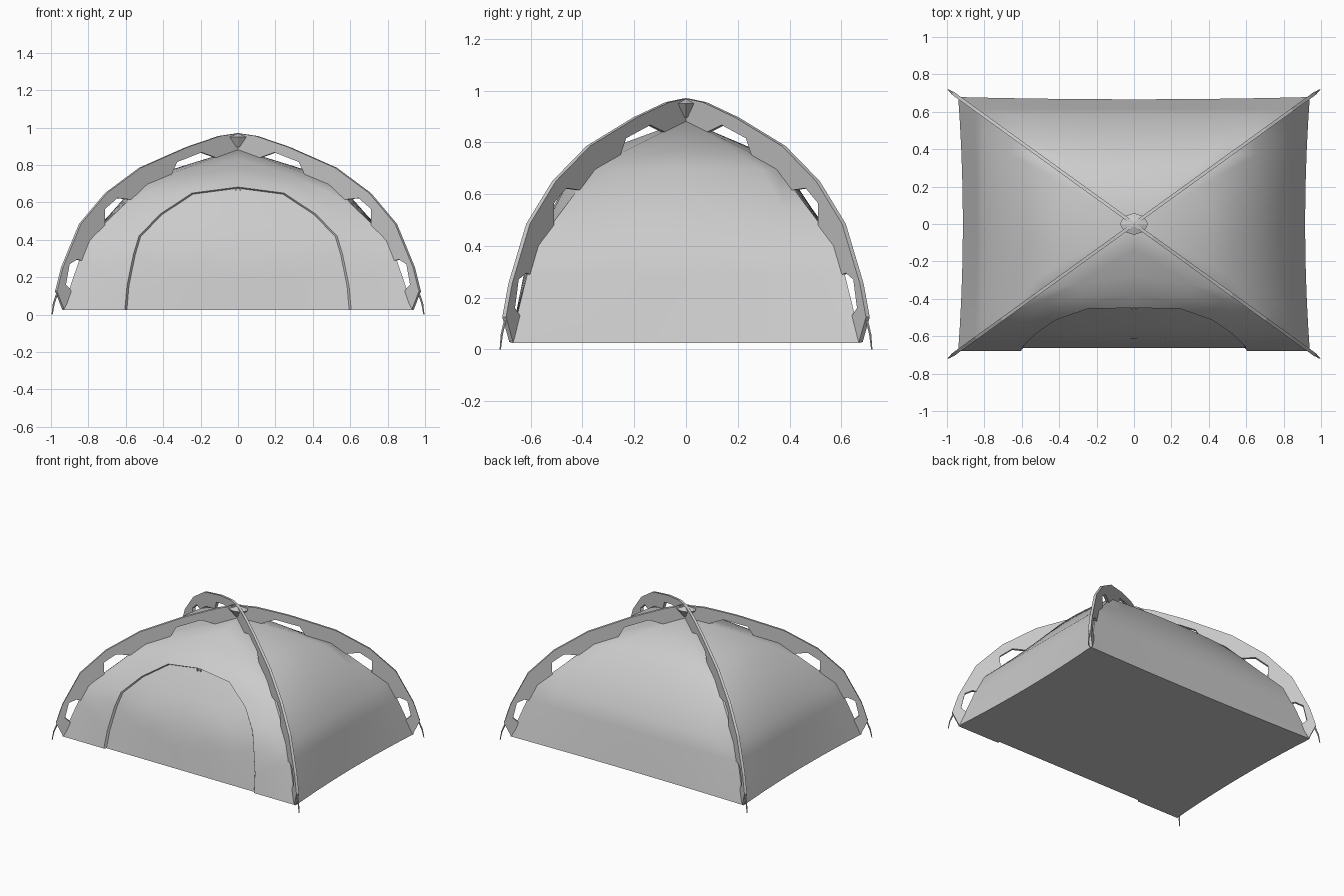
import bpy, bmesh
from math import sin, cos, pi, radians
from mathutils import Vector

if "Cube" in bpy.data.objects:
    bpy.data.objects.remove(bpy.data.objects["Cube"], do_unlink=True)

grey = bpy.data.materials.new("tent_grey")
grey.use_nodes = True
grey.diffuse_color = (0.6, 0.6, 0.6, 1)
grey.node_tree.nodes["Principled BSDF"].inputs["Base Color"].default_value = (0.6, 0.6, 0.6, 1)

RATIO = 0.722   # depth of a corner relative to its width
RECESS = 0.015  # door set-back
COLS = 10

# Seam between neighbouring panels (half width, height), from corner to apex
SEAM = [(.94, .025), (.85, .288), (.805, .4), (.65, .548), (.5, .695), (.33, .765), (0, .886)]
ARCH = [(.605, .025), (.594, .152), (.56, .32), (.53, .42), (.417, .537), (.246, .65), (0, .682)]
FRONT_BULGE = [0, .025, .04, .06, .08, .09, 0]
BACK_BULGE = [-.012, .0, .008, .015, .025, .045, 0]
SIDE_BULGE = [-.025, -.01, .005, .025, .045, .06, 0]


def finish(bm, name, smooth=0):
    bmesh.ops.remove_doubles(bm, verts=bm.verts, dist=0.0005)
    bmesh.ops.recalc_face_normals(bm, faces=bm.faces)
    mesh = bpy.data.meshes.new(name)
    bm.to_mesh(mesh)
    bm.free()
    obj = bpy.data.objects.new(name, mesh)
    bpy.context.collection.objects.link(obj)
    mesh.materials.append(grey)
    if smooth:
        mesh.shade_smooth()
        mesh.set_sharp_from_angle(angle=radians(smooth))
    return obj


def add_grid(bm, rows):
    """Skin a list of rows of points, dropping collapsed corners."""
    for a, b in zip(rows, rows[1:]):
        for i in range(len(a) - 1):
            pts = []
            for p in (a[i], a[i + 1], b[i + 1], b[i]):
                if all((p - q).length > 1e-4 for q in pts):
                    pts.append(p)
            if len(pts) > 2:
                bm.faces.new([bm.verts.new(p) for p in pts])


def front_surface(x, z, back=0):
    """Point on the bulging front panel."""
    for (p, q, e, f) in zip(SEAM, SEAM[1:], FRONT_BULGE, FRONT_BULGE[1:]):
        if z <= q[1] + 1e-6:
            t = (z - p[1]) / (q[1] - p[1])
            w, b = p[0] + (q[0] - p[0]) * t, e + (f - e) * t
            break
    s = min(abs(x) / max(w, 1e-5), 1)
    return Vector((x, -(RATIO * w + b * (1 - s * s)) + back, z))


def mix(a, b, t):
    return (a[0] + (b[0] - a[0]) * t, a[1] + (b[1] - a[1]) * t)


# Canopy: back and side panels
bm = bmesh.new()
steps = [2 * i / COLS - 1 for i in range(COLS + 1)]
back_rows = [[Vector((w * s, RATIO * w + b * (1 - s * s), z)) for s in steps]
             for (w, z), b in zip(SEAM, BACK_BULGE)]
side_rows = [[Vector((w + b * (1 - s * s), RATIO * w * s, z)) for s in steps]
             for (w, z), b in zip(SEAM, SIDE_BULGE)]
left_rows = [[Vector((-p.x, p.y, p.z)) for p in row] for row in side_rows]
for rows in (back_rows, side_rows, left_rows):
    add_grid(bm, rows)

# Canopy: front panel around the arched, recessed door
inset = [(x * .982, .025 + (z - .025) * .99) for x, z in ARCH]
for side in (-1, 1):
    rings = [[front_surface(side * x, z) for x, z in
              (mix(o, a, k / 4) for o, a in zip(SEAM, ARCH))] for k in range(5)]
    rings += [[front_surface(side * x, z, RECESS) for x, z in
               (mix(a, (0, .025), k / 4) for a in inset)] for k in range(5)]
    add_grid(bm, rings)

# Canopy: floor following the lower edge
door_edge = [front_surface(ARCH[0][0], .025), front_surface(inset[0][0], .025, RECESS)]
front_edge = door_edge + [Vector((-p.x, p.y, p.z)) for p in reversed(door_edge)]
loop = front_edge + left_rows[0] + back_rows[0][1:] + side_rows[0][::-1][1:]
bm.faces.new([bm.verts.new(p) for p in loop])
finish(bm, "canopy", 35)

# Pole sleeves: thin diagonal arches with tabs reaching down to the canopy
OUTER = [(0, .97), (.1, .955), (.273, .896), (.524, .785), (.706, .65),
         (.845, .485), (.94, .255), (.973, .125)]
INNER = [(.935, .028), (.9, .1), (.897, .13), (.925, .16), (.905, .27), (.865, .295),
         (.83, .286), (.79, .4), (.715, .475), (.717, .564), (.65, .623), (.575, .615),
         (.49, .685), (.37, .73), (.33, .816), (.2, .867), (.118, .838), (0, .875)]


def diagonal(sx, sy, x, z):
    return Vector((sx * x, sy * RATIO * x, z))


for sx, sx_name in ((1, "left"), (-1, "right")):
    for sy, sy_name in ((-1, "front"), (1, "back")):
        name = sy_name + "_" + sx_name
        across = Vector((-sy * RATIO, sx, 0)).normalized() * 0.009
        bm = bmesh.new()
        face = bm.faces.new([bm.verts.new(diagonal(sx, sy, x, z) - across)
                             for x, z in OUTER + INNER])
        new = bmesh.ops.extrude_face_region(bm, geom=[face])["geom"]
        bmesh.ops.translate(bm, vec=across * 2,
                            verts=[v for v in new if isinstance(v, bmesh.types.BMVert)])
        finish(bm, name + "_pole_sleeve")

        # Ground peg: slim tapered stake leaning outwards
        bm = bmesh.new()
        rows = []
        for x, z, r in ((.968, .11, .006), (.985, .06, .005), (.994, 0, .003)):
            c = diagonal(sx, sy, x, z)
            rows.append([c + Vector((r * cos(a * pi / 3), r * sin(a * pi / 3), 0))
                         for a in range(7)])
        add_grid(bm, rows)
        finish(bm, name + "_peg")

# Top cap: faceted hub where the sleeves cross
bm = bmesh.new()
rows = [[Vector((rx * cos(a * pi / 4), ry * sin(a * pi / 4), z)) for a in range(9)]
        for rx, ry, z in ((0, 0, .972), (.075, .058, .95), (.025, .02, .895), (0, 0, .895))]
add_grid(bm, rows)
finish(bm, "top_cap")

# Zip pulls at the crown of the door
for x in (-.012, .012):
    bm = bmesh.new()
    bmesh.ops.create_cube(bm, size=1)
    bmesh.ops.scale(bm, vec=(.008, .012, .016), verts=bm.verts)
    bmesh.ops.translate(bm, vec=front_surface(x, .668, .01), verts=bm.verts)
    finish(bm, "zip_pull")
